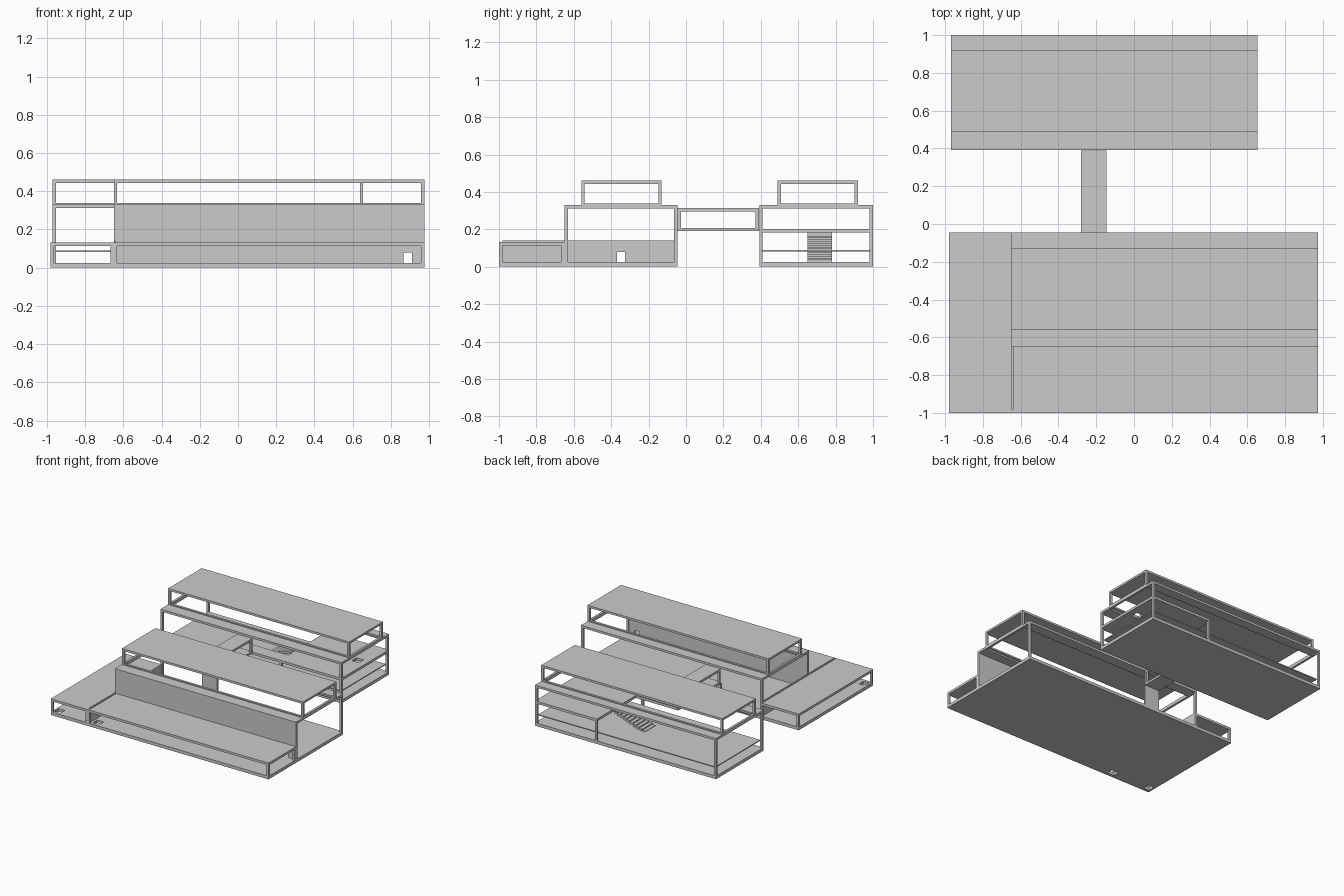
import bpy
import bmesh

if "Cube" in bpy.data.objects:
    bpy.data.objects.remove(bpy.data.objects["Cube"])

T = 0.018  # frame member thickness


def part(name, *boxes):
    """One object made of boxes given as (x0, x1, y0, y1, z0, z1)."""
    bm = bmesh.new()
    for x0, x1, y0, y1, z0, z1 in boxes:
        verts = bmesh.ops.create_cube(bm, size=1)["verts"]
        for v in verts:
            v.co.x = x1 if v.co.x > 0 else x0
            v.co.y = y1 if v.co.y > 0 else y0
            v.co.z = z1 if v.co.z > 0 else z0
    mesh = bpy.data.meshes.new(name)
    bm.to_mesh(mesh)
    bm.free()
    obj = bpy.data.objects.new(name, mesh)
    bpy.context.collection.objects.link(obj)
    return obj


def posts(x0, x1, y0, y1, z0, z1):
    return [(x, x + T, y, y + T, z0, z1)
            for x in (x0, x1 - T) for y in (y0, y1 - T)]


def ring(x0, x1, y0, y1, z0, z1):
    return [(x0, x1, y0, y0 + T, z0, z1), (x0, x1, y1 - T, y1, z0, z1),
            (x0, x0 + T, y0 + T, y1 - T, z0, z1),
            (x1 - T, x1, y0 + T, y1 - T, z0, z1)]


def cut(obj, name, *box):
    cutter = part(name, box)
    cutter.hide_render = True
    cutter.hide_viewport = True
    mod = obj.modifiers.new(name, "BOOLEAN")
    mod.object = cutter
    mod.solver = "EXACT"


def clerestory(name, x0, x1, y0, y1):
    """Raised open frame with a flat roof."""
    part(name + "_frame", *posts(x0, x1, y0, y1, 0.33, 0.443))
    part(name + "_sill", *ring(x0, x1, y0, y1, 0.325, 0.338))
    part(name + "_roof", (x0, x1, y0, y1, 0.443, 0.46))


def roof_strips(name, x0, x1, y0, y1, gap0, gap1):
    """Main roof, open below the clerestory."""
    part(name, (x0, x1, y0, gap0, 0.312, 0.33), (x0, x1, gap1, y1, 0.312, 0.33),
         (x0, x0 + T, gap0, gap1, 0.312, 0.33),
         (x1 - T, x1, gap0, gap1, 0.312, 0.33))


# Front building: ground floor, terrace and main hall
L, R, F, B = -0.98, 0.975, -1.0, -0.045
HX, HY = -0.65, -0.65
floor = part("front_floor", (L, R, F, B, 0, 0.025))
cut(floor, "corner_hatch_cutter", -0.965, -0.91, -0.975, -0.92, -0.1, 0.05)
cut(floor, "side_hatch_cutter", -0.62, -0.56, -0.975, -0.92, -0.1, 0.05)
part("terrace_roof", (L, HX, F, B, 0.113, 0.132), (HX, R, F, HY, 0.113, 0.132))
part("terrace_posts", *posts(L, R, F, B, 0.025, 0.113)[:3],
     (HX - T, HX + T, F, F + T, 0.025, 0.113),
     (R - T, R, HY - T, HY, 0.025, 0.113))

front_wall = part("hall_front_wall", (HX, R, HY, HY + 0.012, 0.025, 0.312))
cut(front_wall, "front_door_cutter", 0.865, 0.91, HY - 0.05, HY + 0.05, 0.025, 0.08)
side_wall = part("hall_side_wall", (HX, HX + 0.012, F + T, B, 0.025, 0.14))
cut(side_wall, "side_door_cutter", HX - 0.05, HX + 0.05, -0.37, -0.325, 0.025, 0.08)
part("hall_posts", *posts(HX, R, HY, B, 0.025, 0.312))
roof_strips("hall_roof", HX, R, HY, B, -0.56, -0.13)
clerestory("hall_clerestory", HX, R, -0.56, -0.13)

# Bridge between the buildings, with its support wall
BX0, BX1 = -0.28, -0.145
part("bridge_floor", (BX0, BX1, B, 0.39, 0.19, 0.208))
part("bridge_roof", (BX0, BX1, B, 0.39, 0.295, 0.313))
part("bridge_posts", *posts(BX0, BX1, B, 0.39, 0.208, 0.295))
part("bridge_support", (BX0, BX1, B - 0.014, B, 0.025, 0.19))

# Rear building
RX0, RX1, RY0, RY1 = -0.97, 0.655, 0.392, 1.0
part("rear_base", (RX0, RX1, RY0, RY1, 0, 0.025))
part("rear_raised_floor",
     (RX0 + T, RX1 - T, RY0 + T, RY1 - T, 0.081, 0.089))
part("rear_posts", *posts(RX0, RX1, RY0, RY1, 0.025, 0.312))
roof_strips("rear_roof", RX0, RX1, RY0, RY1, 0.49, 0.92)
clerestory("rear_clerestory", RX0, RX1, 0.49, 0.92)

# Mezzanine, its edge posts and the landing at the bridge
mezzanine = part("mezzanine", (0.1, RX1, RY0, RY1, 0.182, 0.202))
cut(mezzanine, "mezzanine_hatch_cutter", 0.54, 0.6, 0.69, 0.75, 0.1, 0.3)
part("mezzanine_posts",
     *[(0.1, 0.1 + T, y, y + T, 0.025, 0.182) for y in (RY0, RY1 - T)])
part("bridge_landing", (BX0, 0.1, RY0, 0.5, 0.182, 0.202))

# Staircase down from the mezzanine
STEPS = 16
run, rise = 0.45 / STEPS, 0.157 / STEPS
part("staircase", *[
    (-0.35 + i * run, -0.35 + (i + 1) * run, 0.65, 0.78,
     max(0.025, 0.025 + (i - 1) * rise), 0.025 + (i + 1) * rise)
    for i in range(STEPS)])
